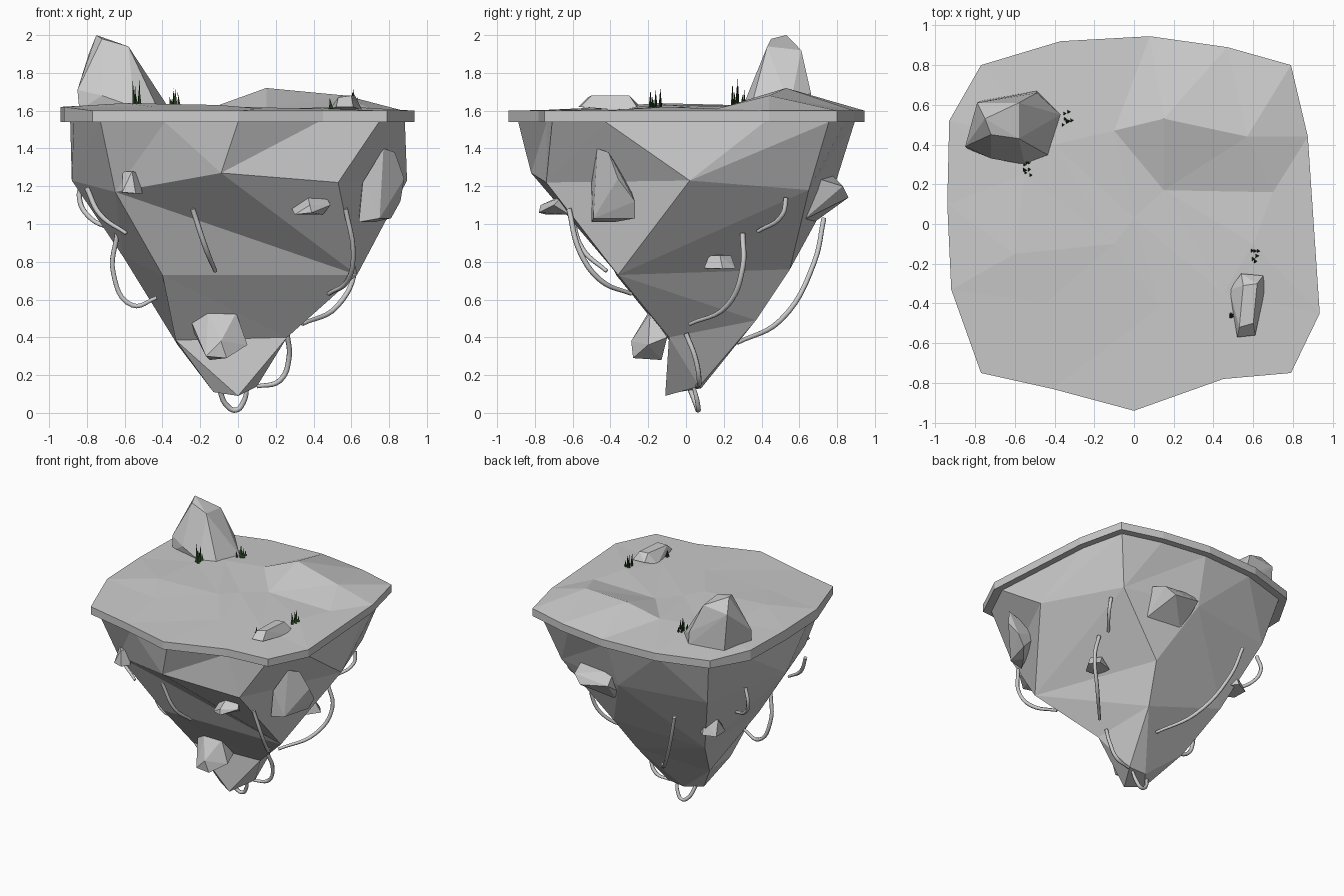
import bpy, bmesh, math, random
from mathutils import Vector, geometry

random.seed(4)
if "Cube" in bpy.data.objects:
    bpy.data.objects.remove(bpy.data.objects["Cube"], do_unlink=True)


def make_material(name, colour):
    mat = bpy.data.materials.new(name)
    mat.use_nodes = True
    mat.diffuse_color = (*colour, 1)
    mat.node_tree.nodes["Principled BSDF"].inputs["Base Color"].default_value = (*colour, 1)
    return mat


STONE = make_material("stone_grey", (0.6, 0.6, 0.6))
GRASS = make_material("dark_grass_green", (0.02, 0.06, 0.015))


def finish(name, bm, mat=STONE):
    """Turn a bmesh into a flat shaded object."""
    bmesh.ops.recalc_face_normals(bm, faces=bm.faces[:])
    mesh = bpy.data.meshes.new(name)
    bm.to_mesh(mesh)
    bm.free()
    mesh.materials.append(mat)
    obj = bpy.data.objects.new(name, mesh)
    bpy.context.collection.objects.link(obj)


def hull(name, points):
    """Faceted rock wrapped around a handful of points."""
    bm = bmesh.new()
    verts = [bm.verts.new(p) for p in points]
    result = bmesh.ops.convex_hull(bm, input=verts)
    loose = {v for v in result["geom_interior"] + result["geom_unused"]
             if isinstance(v, bmesh.types.BMVert)}
    bmesh.ops.delete(bm, geom=list(loose), context="VERTS")
    bmesh.ops.dissolve_limit(bm, angle_limit=math.radians(6),
                             verts=bm.verts[:], edges=bm.edges[:])
    finish(name, bm)


def chunk(name, centre, size, turn=0.0):
    """Small rough stone: a wide base tapering to a flat cap."""
    points = []
    for level, spread, count in ((-1, 1, 5), (1, 0.65, 4)):
        for i in range(count):
            a = turn + math.tau * (i + random.uniform(-0.2, 0.2)) / count
            p = (math.cos(a) * spread, math.sin(a) * spread,
                 level + random.uniform(-0.1, 0.1))
            points.append([centre[k] + p[k] * size[k] / 2 for k in range(3)])
    hull(name, points)


def stitch(bm, upper, lower, steps):
    """Join two rings with triangles; each step advances one ring (u or l)."""
    i = j = 0
    for step in steps:
        a, b = upper[i % len(upper)], lower[j % len(lower)]
        if step == "u":
            i += 1
            bm.faces.new((a, b, upper[i % len(upper)]))
        else:
            j += 1
            bm.faces.new((a, b, lower[j % len(lower)]))


def root(name, *points):
    """Tapering hanging root along a smooth path."""
    curve = bpy.data.curves.new(name, "CURVE")
    curve.dimensions = "3D"
    curve.bevel_depth = 0.014
    curve.bevel_resolution = 1
    curve.resolution_u = 6
    curve.use_fill_caps = True
    spline = curve.splines.new("BEZIER")
    spline.bezier_points.add(len(points) - 1)
    for bp, p in zip(spline.bezier_points, points):
        bp.co = p
        bp.handle_left_type = bp.handle_right_type = "AUTO"
    spline.bezier_points[-1].radius = 0.75
    curve.materials.append(STONE)
    obj = bpy.data.objects.new(name, curve)
    bpy.context.collection.objects.link(obj)


def tuft(name, x, y, height, count, spread):
    """Cluster of thin three sided blades."""
    bm = bmesh.new()
    for _ in range(count):
        h = height * random.uniform(0.45, 1)
        base = Vector((x + random.uniform(-1, 1) * spread * 0.6,
                       y + random.uniform(-1, 1) * spread, 1.61))
        ring = [bm.verts.new(base + Vector((math.cos(a), math.sin(a), 0)) * 0.012)
                for a in (0, math.tau / 3, -math.tau / 3)]
        tip = bm.verts.new(base + Vector((random.uniform(-0.01, 0.01), 0, h)))
        bm.faces.new(ring)
        for i in range(3):
            bm.faces.new((ring[i], ring[i - 1], tip))
    finish(name, bm, GRASS)


# Ground slab: uneven top inside a rim with straight sides
BASE = 1.54
outline = [(-.77, -.75), (-.41, -.83), (0, -.94), (.45, -.78), (.79, -.75),
           (.935, -.45), (.875, .44), (.79, .8), (.47, .89), (.08, .945),
           (-.37, .92), (-.77, .8), (-.93, .52), (-.94, .1), (-.92, -.33)]
bumps = [(.15, .53, 1.72), (.57, .44, 1.68), (.7, .16, 1.61), (.15, .17, 1.61),
         (-.1, .47, 1.63), (0, .03, 1.62), (-.4, .4, 1.63), (-.55, .25, 1.63),
         (-.1, -.1, 1.63), (.13, -.42, 1.61), (.45, -.35, 1.61),
         (-.45, -.4, 1.62), (-.6, -.15, 1.64), (.6, -.1, 1.62)]
flat = [Vector(p) for p in outline] + [Vector(p[:2]) for p in bumps]
n = len(outline)
heights = [1.62 if p[0] < -.9 else 1.6 for p in outline] + [p[2] for p in bumps]
co, _, tris, origin, _, _ = geometry.delaunay_2d_cdt(
    flat, [(i, (i + 1) % n) for i in range(n)], [], 1, 1e-5)
bm = bmesh.new()
verts = [bm.verts.new((c.x, c.y, heights[o[0]])) for c, o in zip(co, origin)]
for t in tris:
    bm.faces.new([verts[i] for i in t])
rim = [e for e in bm.edges if e.is_boundary]
skirt = bmesh.ops.extrude_edge_only(bm, edges=rim)["geom"]
for v in skirt:
    if isinstance(v, bmesh.types.BMVert):
        v.co.z = BASE
lower = [e for e in skirt if isinstance(e, bmesh.types.BMEdge) and e.is_boundary]
bmesh.ops.contextual_create(bm, geom=lower)
finish("ground_slab", bm)

# Hanging rock: irregular rings stitched with large facets
levels = [
    [(x * .945, y * .945, BASE) for x, y in outline],
    [(-.65, -.57, 1.17), (-.09, -.82, 1.27), (.53, -.74, 1.22), (.895, .02, 1.23),
     (.64, .65, 1.18), (.05, .78, 1.18), (-.65, .66, 1.18), (-.88, 0, 1.23)],
    [(-.4, -.37, .73), (.63, -.36, .73), (.25, .55, .76),
     (-.46, .42, .68), (-.61, -.05, .83)],
    [(-.33, -.09, .385), (.26, -.09, .4), (.17, .37, .49), (-.32, .16, .36)],
    [(-.13, -.04, .11), (0, -.11, .09), (.1, .07, .14), (-.04, .08, .13)]]
bm = bmesh.new()
rings = [[bm.verts.new(p) for p in level] for level in levels]
patterns = ("uluuluuluuluululuuluuul", "luuuululuulul", "lulu" + "uluul", "lulululu")
for above, below, steps in zip(rings, rings[1:], patterns):
    stitch(bm, above, below, steps)
bm.faces.new(rings[0])
bm.faces.new(rings[-1])
finish("hanging_rock", bm)

# Tall boulder on the ground
hull("tall_boulder", [
    (-.84, .38, 1.6), (-.85, .39, 1.71), (-.77, .62, 1.6), (-.79, .61, 1.9),
    (-.49, .67, 1.6), (-.49, .66, 1.7), (-.37, .55, 1.62), (-.42, .34, 1.6),
    (-.55, .3, 1.62), (-.72, .33, 1.68), (-.75, .53, 2), (-.72, .45, 1.98),
    (-.58, .43, 1.94), (-.58, .61, 1.92)])

# Low stone on the ground
hull("low_stone", [
    (.48, -.33, 1.6), (.54, -.25, 1.63), (.65, -.26, 1.62), (.66, -.33, 1.6),
    (.61, -.56, 1.62), (.52, -.57, 1.62), (.53, -.52, 1.67), (.6, -.5, 1.68),
    (.62, -.3, 1.68), (.55, -.31, 1.68)])

# Upright stone set in the side
hull("side_stone", [
    (.64, -.5, 1.01), (.66, -.5, 1.22), (.77, -.47, 1.4), (.83, -.41, 1.38),
    (.88, -.36, 1.24), (.86, -.27, 1.12), (.81, -.27, 1.03), (.72, -.38, 1.01),
    (.75, -.49, 1.03), (.65, -.3, 1.2)])

# Blocky stones embedded in the flanks
hull("lower_front_stone", [
    (-.25, -.15, .49), (-.23, -.12, .42), (-.17, -.28, .3), (-.15, -.13, .28),
    (-.06, -.28, .29), (.05, -.2, .36), (.03, -.1, .4), (-.01, -.19, .53),
    (-.16, -.2, .53), (-.09, -.29, .38), (-.1, -.1, .52)])
hull("back_stone", [
    (.08, .62, 1.03), (.1, .76, 1.27), (.1, .84, 1.18), (.4, .83, 1.2),
    (.43, .7, 1.24), (.41, .62, 1.02), (.14, .68, 1.01), (.33, .86, 1.14)])
hull("front_stone", [
    (.28, -.62, 1.09), (.3, -.74, 1.05), (.37, -.67, 1.145), (.47, -.66, 1.14),
    (.49, -.7, 1.1), (.45, -.62, 1.05), (.39, -.78, 1.06), (.38, -.77, 1.1)])
chunk("front_corner_stone", (-.57, -.62, 1.22), (.13, .16, .11))
chunk("flank_stone", (.5, .18, .8), (.19, .18, .07))
chunk("rear_corner_stone", (-.54, .45, .9), (.2, .2, .11))

# Roots
root("front_root", (-.24, -.61, 1.08), (-.17, -.55, .87), (-.12, -.42, .75))
root("front_corner_root", (.57, -.62, 1.08), (.61, -.56, .85),
     (.58, -.45, .7), (.48, -.29, .63))
root("flank_root", (.58, .3, .95), (.62, .3, .77), (.53, .22, .57), (.34, .02, .47))
root("upper_flank_root", (.66, .53, 1.14), (.66, .51, 1.05), (.56, .38, .96))
root("back_root", (-.41, .73, 1.03), (-.34, .68, .8), (-.16, .5, .49), (.02, .27, .37))
root("left_upper_root", (-.8, -.36, 1.19), (-.73, -.4, 1.05), (-.59, -.45, .95))
root("left_rear_root", (-.81, .41, 1.25), (-.84, .42, 1.14), (-.78, .37, 1.03),
     (-.65, .3, .97))
root("left_loop_root", (-.64, -.15, .95), (-.66, -.12, .74),
     (-.56, -.11, .57), (-.43, -.12, .61))
root("tip_side_root", (.26, 0, .42), (.27, .05, .29), (.22, .07, .17), (.1, .06, .14))
root("tip_loop_root", (-.1, .02, .13), (-.06, .055, .04), (-.01, .065, .015),
     (.03, .06, .06), (.05, .04, .14))

# Grass tufts
tuft("boulder_grass_front", -.54, .28, .16, 8, .035)
tuft("boulder_grass_side", -.33, .54, .11, 10, .045)
tuft("stone_grass_back", .61, -.16, .11, 6, .03)
tuft("stone_grass_side", .485, -.47, .06, 4, .015)
